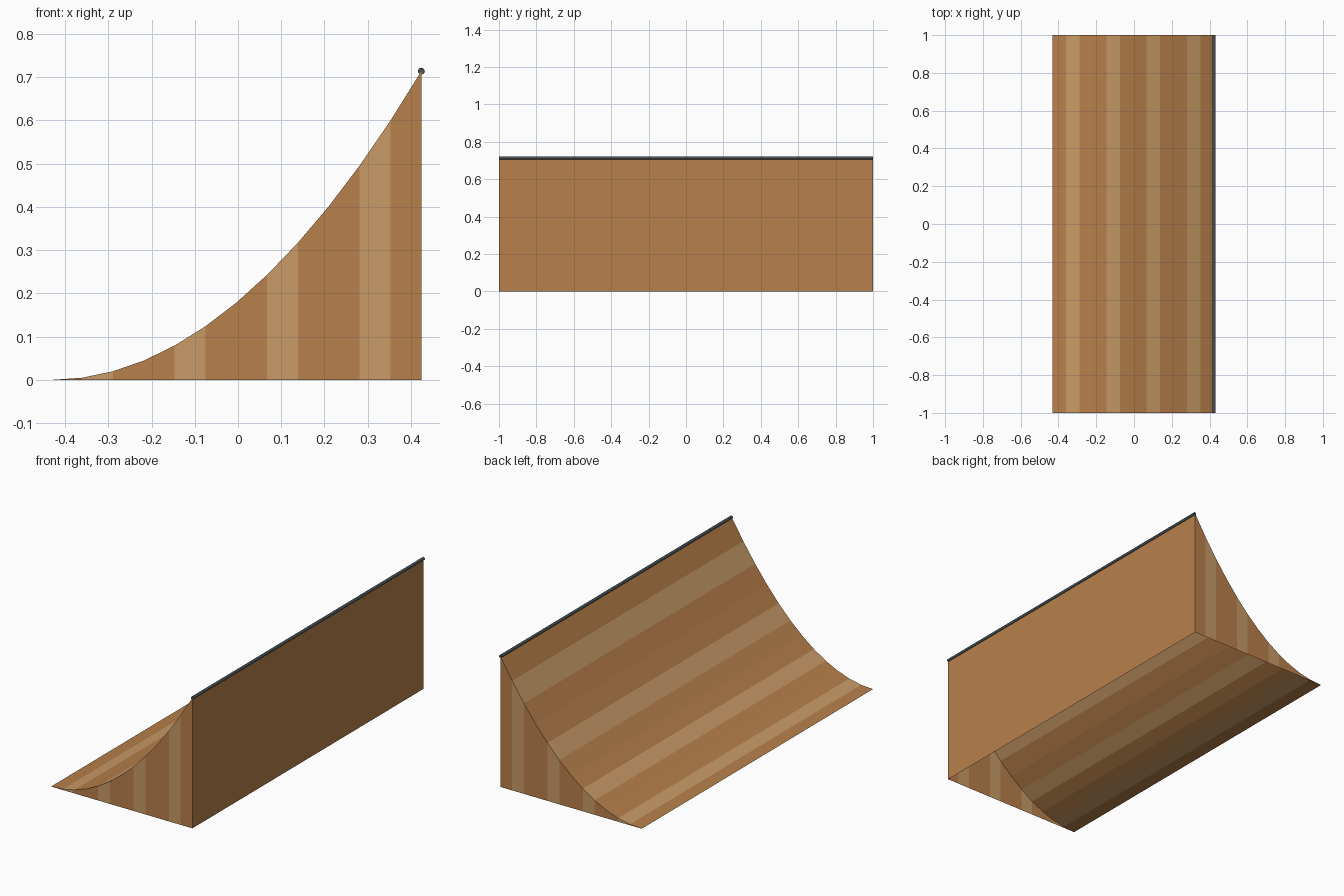
import bpy
import bmesh
from math import pi

if "Cube" in bpy.data.objects:
    bpy.data.objects.remove(bpy.data.objects["Cube"], do_unlink=True)

X_TIP, X_WALL, HEIGHT, HALF = -0.432, 0.424, 0.714, 1.0
STEPS = 12
PIPE_RADIUS = 0.008


def make_material(name, rgb):
    mat = bpy.data.materials.new(name)
    mat.use_nodes = True
    color = (*rgb, 1.0)
    mat.diffuse_color = color
    mat.node_tree.nodes["Principled BSDF"].inputs["Base Color"].default_value = color
    return mat


def make_object(name, bm, materials):
    bmesh.ops.remove_doubles(bm, verts=bm.verts, dist=1e-5)
    mesh = bpy.data.meshes.new(name)
    bm.to_mesh(mesh)
    bm.free()
    for mat in materials:
        mesh.materials.append(mat)
    obj = bpy.data.objects.new(name, mesh)
    bpy.context.collection.objects.link(obj)
    return obj


def add_face(bm, points, material=0):
    face = bm.faces.new([bm.verts.new(p) for p in points])
    face.material_index = material


wood = make_material("wood", (0.479, 0.216, 0.069))
pale_wood = make_material("pale wood", (0.578, 0.328, 0.136))
steel = make_material("dark steel", (0.061, 0.08, 0.091))

# Parabolic ramp profile
profile = [(X_TIP + (X_WALL - X_TIP) * i / STEPS, HEIGHT * (i / STEPS) ** 2)
           for i in range(STEPS + 1)]
segments = list(zip(profile, profile[1:]))

# Curved riding surface: every third plank is pale
bm = bmesh.new()
for i, ((x0, z0), (x1, z1)) in enumerate(segments):
    add_face(bm, [(x0, -HALF, z0), (x1, -HALF, z1),
                  (x1, HALF, z1), (x0, HALF, z0)], int(i % 3 == 1))
make_object("riding_surface", bm, [wood, pale_wood])

# End panels in matching vertical strips, open underneath
for name, side in (("front_panel", -1), ("back_panel", 1)):
    bm = bmesh.new()
    y = side * HALF
    for i, ((x0, z0), (x1, z1)) in enumerate(segments):
        points = [(x0, y, 0), (x1, y, 0), (x1, y, z1)]
        if i > 0:
            points.append((x0, y, z0))
        if side > 0:
            points.reverse()
        add_face(bm, points, int(i % 3 == 1))
    make_object(name, bm, [wood, pale_wood])

# Upright wall at the tall side
bm = bmesh.new()
add_face(bm, [(X_WALL, -HALF, 0), (X_WALL, HALF, 0),
              (X_WALL, HALF, HEIGHT), (X_WALL, -HALF, HEIGHT)])
make_object("upright_wall", bm, [wood])

# Coping pipe along the top edge
bm = bmesh.new()
bmesh.ops.create_cone(bm, cap_ends=True, segments=12, radius1=PIPE_RADIUS,
                      radius2=PIPE_RADIUS, depth=2 * HALF)
pipe = make_object("coping_pipe", bm, [steel])
pipe.location = (X_WALL, 0, HEIGHT)
pipe.rotation_euler = (pi / 2, 0, 0)
